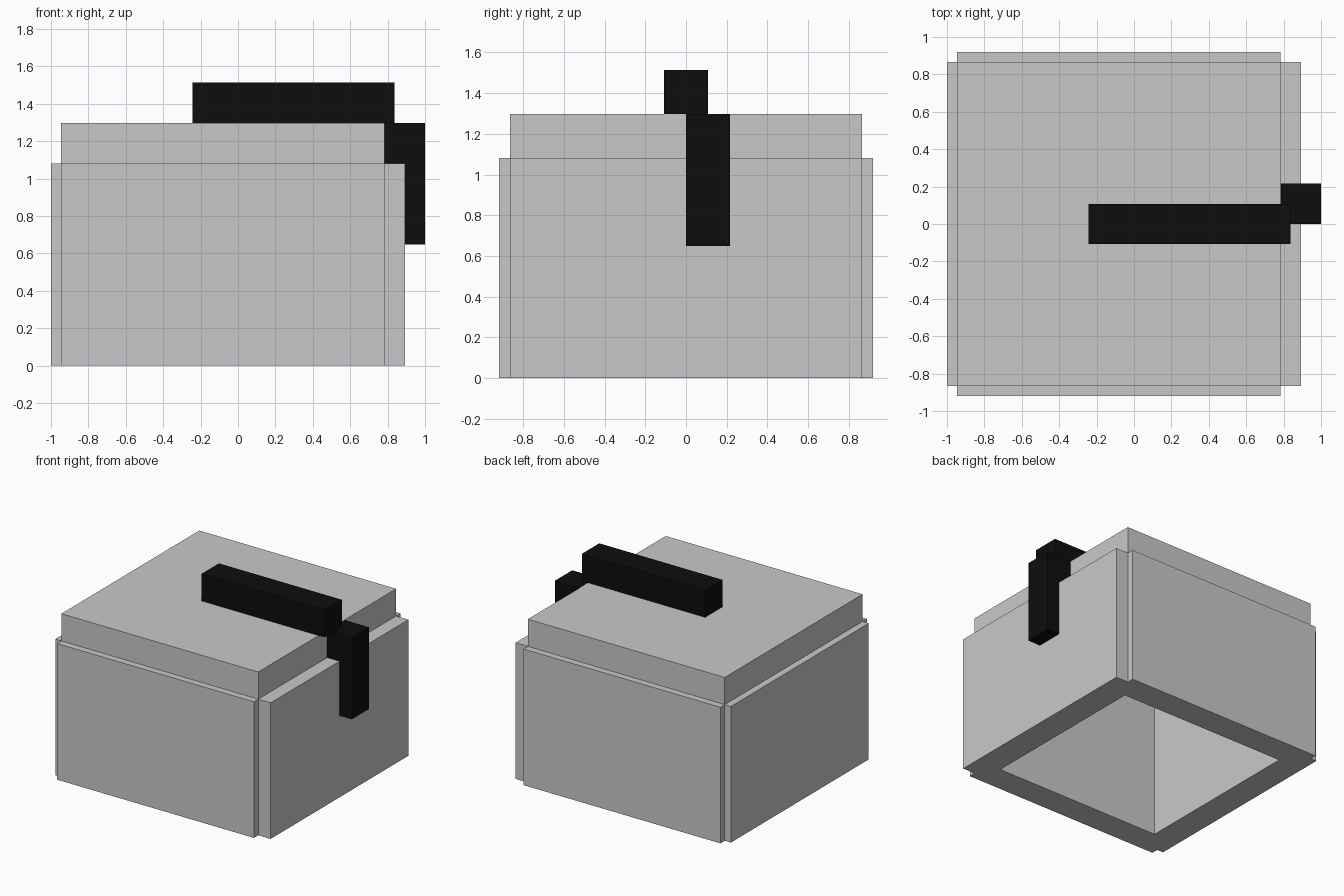
import bpy, bmesh

if "Cube" in bpy.data.objects:
    bpy.data.objects.remove(bpy.data.objects["Cube"])

U = 2 / 37  # design grid step


def material(name, value):
    m = bpy.data.materials.new(name)
    m.diffuse_color = (value, value, value, 1)
    m.use_nodes = True
    m.node_tree.nodes["Principled BSDF"].inputs["Base Color"].default_value = m.diffuse_color
    return m


grey = material("light_grey", 0.584)
black = material("black", 0.004)


def box(name, lo, hi, mat):
    """Box between two corners given in grid steps."""
    bm = bmesh.new()
    bmesh.ops.create_cube(bm, size=1)
    for v in bm.verts:
        v.co = [(lo[i] if v.co[i] < 0 else hi[i]) * U for i in range(3)]
    mesh = bpy.data.meshes.new(name)
    bm.to_mesh(mesh)
    bm.free()
    mesh.materials.append(mat)
    obj = bpy.data.objects.new(name, mesh)
    bpy.context.collection.objects.link(obj)
    return obj


# Four wall panels around the open-bottomed hollow
box("left_wall", (-18.5, -16, 0), (-14.5, 16, 20), grey)
box("right_wall", (12.5, -16, 0), (16.5, 16, 20), grey)
box("front_wall", (-17.5, -17, 0), (14.5, -13, 20), grey)
box("back_wall", (-17.5, 13, 0), (14.5, 17, 20), grey)

# Lid slab
box("lid", (-17.5, -16, 20), (14.5, 16, 24), grey)

# Strap: bar across the lid and bar down the right side
box("top_bar", (-4.5, -2, 24), (15.5, 2, 28), black)
box("side_bar", (14.5, 0, 12), (18.5, 4, 24), black)
